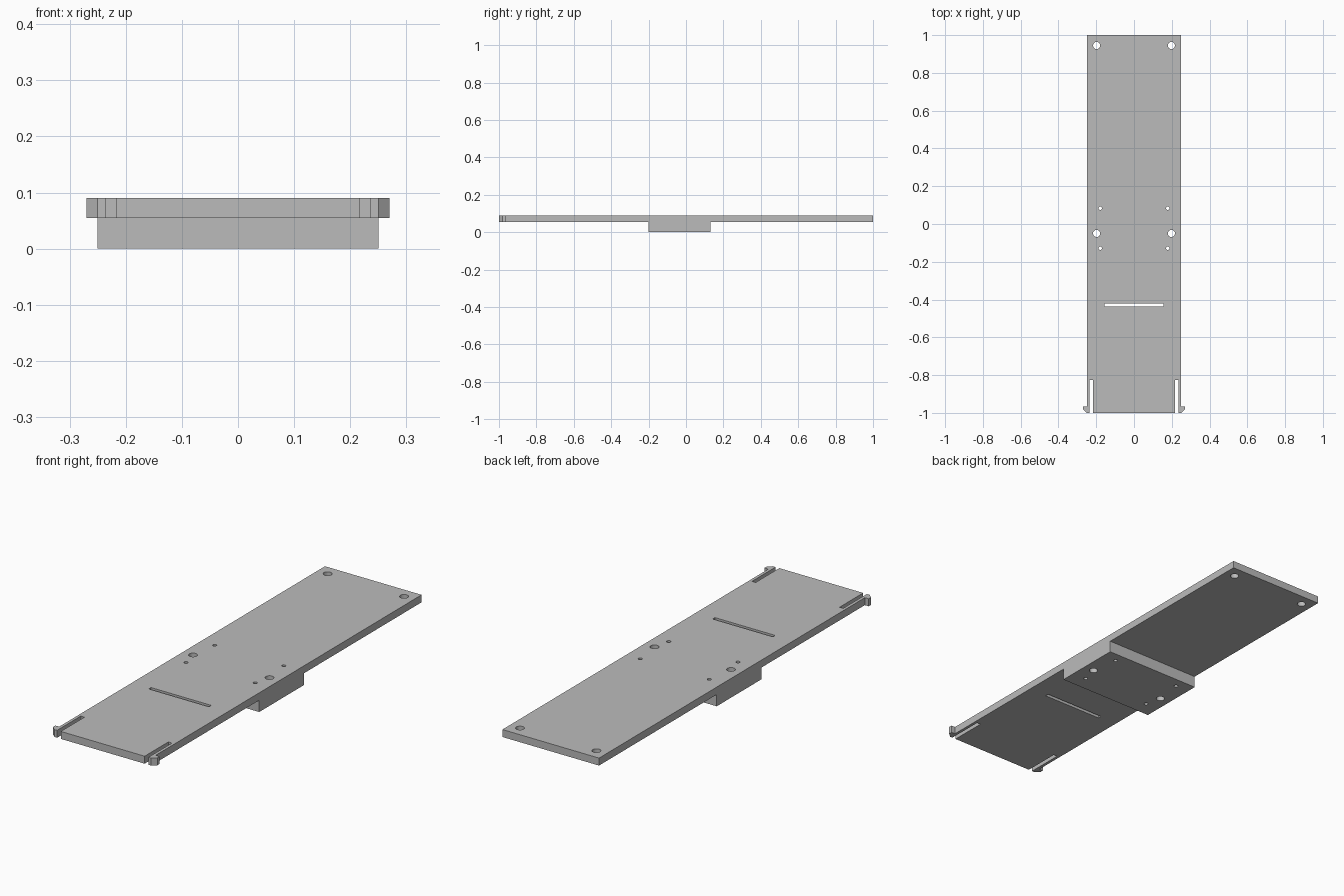
import bpy
import bmesh
import math
from mathutils import Vector

cube = bpy.data.objects.get("Cube")
if cube:
    bpy.data.objects.remove(cube, do_unlink=True)

HALF_W = 0.25
PLATE_Z, TOP_Z = 0.055, 0.09

grey = bpy.data.materials.new("light grey")
grey.use_nodes = True
grey.diffuse_color = (0.5, 0.5, 0.5, 1)
grey.node_tree.nodes["Principled BSDF"].inputs["Base Color"].default_value = (0.5, 0.5, 0.5, 1)


def prism(name, points, offset):
    """Extrude a closed polygon of 3D points by an offset vector."""
    bm = bmesh.new()
    face = bm.faces.new([bm.verts.new(p) for p in points])
    result = bmesh.ops.extrude_face_region(bm, geom=[face], use_keep_orig=True)
    moved = [g for g in result["geom"] if isinstance(g, bmesh.types.BMVert)]
    bmesh.ops.translate(bm, verts=moved, vec=Vector(offset))
    bmesh.ops.recalc_face_normals(bm, faces=bm.faces)
    mesh = bpy.data.meshes.new(name)
    bm.to_mesh(mesh)
    bm.free()
    mesh.materials.append(grey)
    obj = bpy.data.objects.new(name, mesh)
    bpy.context.collection.objects.link(obj)
    return obj


def cut(body, outline):
    """Cut a vertical opening with the given plan outline through the body."""
    cutter = prism("cutter", [(x, y, -0.1) for x, y in outline], (0, 0, 0.3))
    cutter.hide_render = True
    mod = body.modifiers.new("opening", "BOOLEAN")
    mod.operation = "DIFFERENCE"
    mod.solver = "EXACT"
    mod.object = cutter
    bpy.context.view_layer.objects.active = body
    bpy.ops.object.modifier_apply(modifier=mod.name)
    bpy.data.objects.remove(cutter, do_unlink=True)


def rectangle(x0, x1, y0, y1):
    return [(x0, y0), (x1, y0), (x1, y1), (x0, y1)]


def circle(x, y, r, sides=24):
    angles = [math.tau * i / sides for i in range(sides)]
    return [(x + r * math.cos(a), y + r * math.sin(a)) for a in angles]


# Long plate with the mounting block underneath, as one side profile
side = [(-1, PLATE_Z), (-0.2, PLATE_Z), (-0.2, 0), (0.13, 0),
        (0.13, PLATE_Z), (1, PLATE_Z), (1, TOP_Z), (-1, TOP_Z)]
plate = prism("plate_with_block", [(-HALF_W, y, z) for y, z in side], (2 * HALF_W, 0, 0))

# Cross slot near the front
cut(plate, rectangle(-0.156, 0.156, -0.437, -0.42))

for s, label in ((1, "left"), (-1, "right")):
    # Screw holes: large at the back and through the block, small beside them
    for x, y, r in ((0.198, 0.945, 0.019), (0.198, -0.05, 0.019),
                    (0.179, 0.083, 0.009), (0.179, -0.128, 0.009)):
        cut(plate, circle(s * x, y, r))
    # Slot that frees the spring arm
    cut(plate, rectangle(*sorted((s * 0.217, s * 0.236)), -1.1, -0.825))
    # Chamfered catch on the arm tip
    hook = [(HALF_W, -1), (0.27, -0.982), (0.27, -0.965), (HALF_W, -0.965)]
    prism(label + "_clip_catch", [(s * x, y, PLATE_Z) for x, y in hook], (0, 0, TOP_Z - PLATE_Z))
